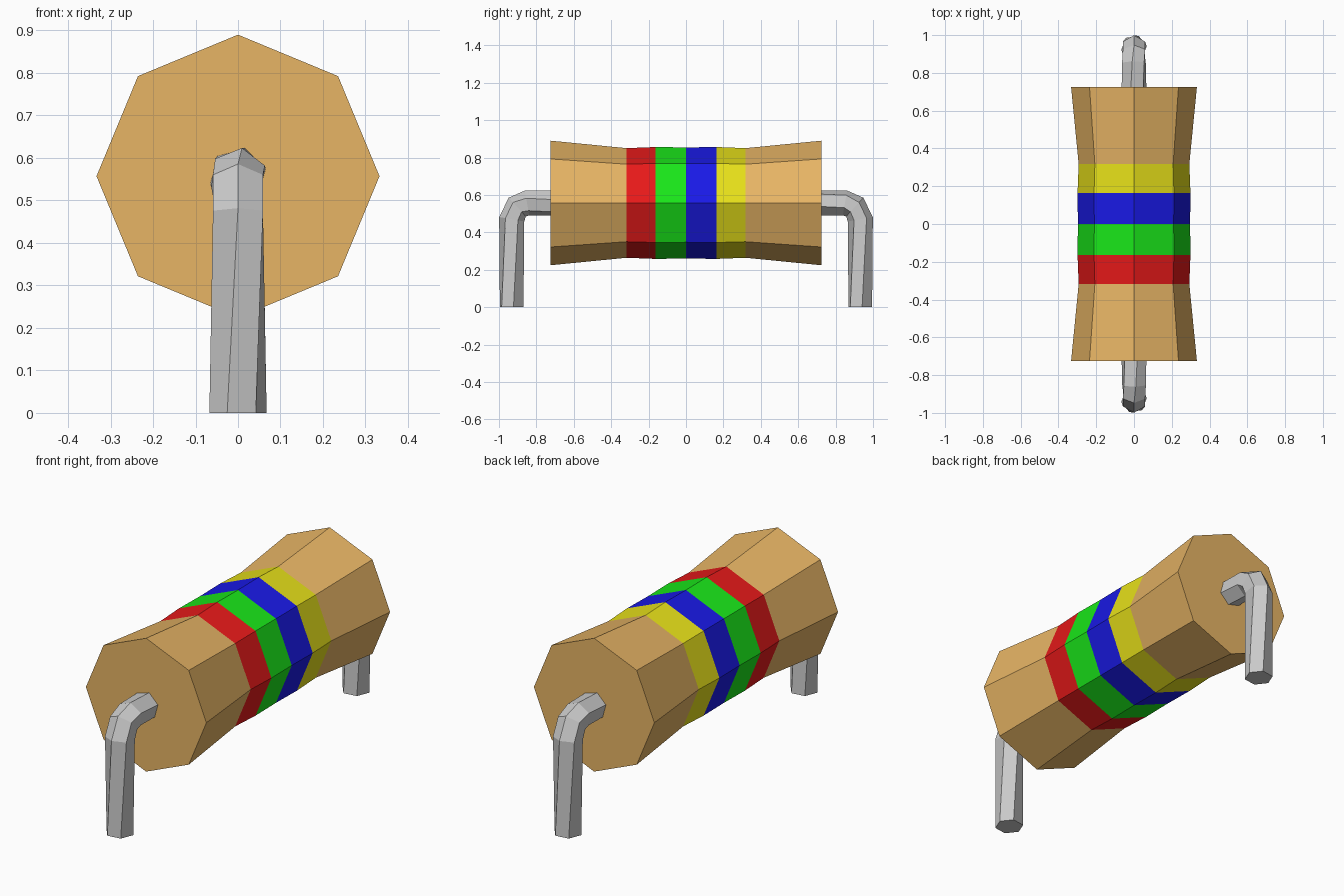
import bpy, bmesh
from math import sin, cos, pi, radians
from mathutils import Vector

if "Cube" in bpy.data.objects:
    bpy.data.objects.remove(bpy.data.objects["Cube"])

AXIS_Z = 0.557


def material(name, rgb):
    m = bpy.data.materials.new(name)
    m.diffuse_color = (*rgb, 1)
    m.use_nodes = True
    m.node_tree.nodes["Principled BSDF"].inputs["Base Color"].default_value = m.diffuse_color
    return m


def skin(name, rings, mats=(), indices=None):
    """Join equal-sized rings of points into a capped tube."""
    bm = bmesh.new()
    loops = [[bm.verts.new(p) for p in ring] for ring in rings]
    n = len(loops[0])
    for k, (a, b) in enumerate(zip(loops, loops[1:])):
        for i in range(n):
            j = (i + 1) % n
            f = bm.faces.new((a[i], a[j], b[j], b[i]))
            f.material_index = indices[k] if indices else 0
    bm.faces.new(loops[0])
    bm.faces.new(loops[-1])
    bmesh.ops.recalc_face_normals(bm, faces=bm.faces)
    me = bpy.data.meshes.new(name)
    bm.to_mesh(me)
    bm.free()
    for m in mats:
        me.materials.append(m)
    ob = bpy.data.objects.new(name, me)
    bpy.context.collection.objects.link(ob)
    return ob


# Octagonal waisted body with four colour bands
mats = [material("tan", (0.80, 0.46, 0.13)), material("red", (0.8, 0.01, 0.01)),
        material("green", (0.01, 0.8, 0.01)), material("blue", (0.01, 0.01, 0.8)),
        material("yellow", (0.8, 0.75, 0.01))]
profile = [(-0.725, 0.333), (-0.318, 0.293), (-0.163, 0.299), (0, 0.297),
           (0.163, 0.299), (0.318, 0.293), (0.725, 0.333)]
rings = [[(r * sin(i * pi / 4), y, AXIS_Z + r * cos(i * pi / 4)) for i in range(8)]
         for y, r in profile]
skin("resistor_body", rings, mats, [0, 1, 2, 3, 4, 0])

# Bent six-sided wire leads: (y, z, tilt of the outward direction, twist)
path = [(-0.932, 0, 0, -22), (-0.932, 0.47, 10, 0), (-0.902, 0.535, 48, 0),
        (-0.85, 0.557, 80, 8), (-0.70, 0.557, 90, 15)]


def lead(name, side):
    rings = []
    for y, z, tilt, twist in path:
        out = Vector((0, -cos(radians(tilt)), sin(radians(tilt))))
        ring = []
        for i in range(6):
            a = radians(twist) + i * pi / 3
            p = Vector((0, y, z)) + 0.068 * (out * cos(a) + Vector((1, 0, 0)) * sin(a))
            ring.append((p.x * side, p.y * side, p.z))
        rings.append(ring)
    skin(name, rings)


lead("front_lead", 1)
lead("back_lead", -1)
